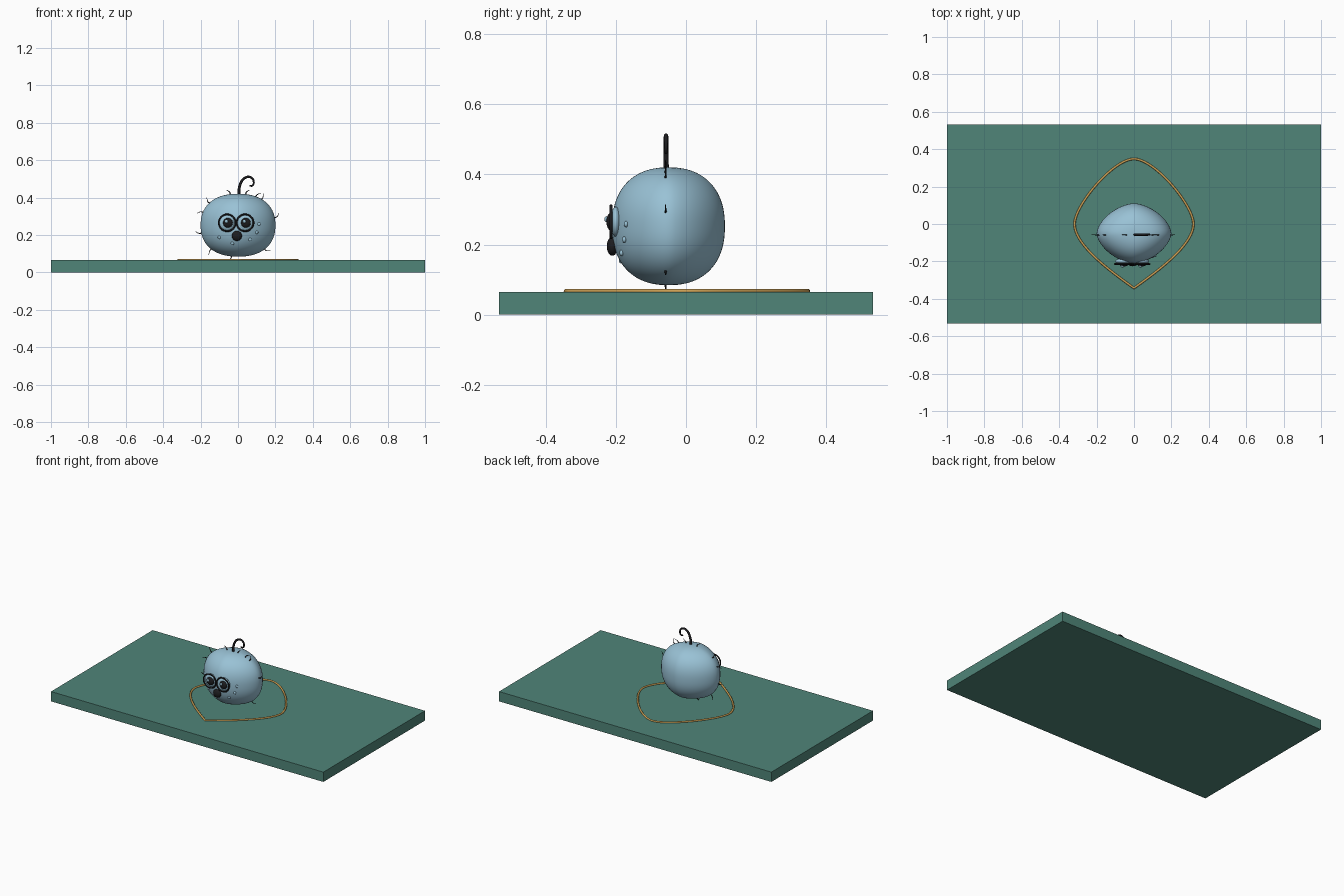
import bpy, bmesh, math
from mathutils import Vector, Matrix

cube = bpy.data.objects.get("Cube")
if cube:
    bpy.data.objects.remove(cube, do_unlink=True)


def material(name, rgb):
    m = bpy.data.materials.new(name)
    m.use_nodes = True
    m.diffuse_color = (*rgb, 1)
    bsdf = m.node_tree.nodes["Principled BSDF"]
    bsdf.inputs["Base Color"].default_value = (*rgb, 1)
    bsdf.inputs["Roughness"].default_value = 0.7
    return m


GREEN = material("board green", (0.08, 0.235, 0.19))
BLUE = material("body blue", (0.32, 0.54, 0.67))
BLACK = material("ink black", (0.012, 0.012, 0.014))
GOLD = material("rope gold", (0.6, 0.35, 0.09))

# Body: a rounded diamond in plan, a soft square from the front
CENTRE = Vector((0, -0.05, 0.252))
HALF = Vector((0.2, 0.161, 0.168))
PLAN, RISE = 1.65, 2.3


def body_point(d):
    x, y, z = (abs(d[i]) / HALF[i] for i in range(3))
    size = ((x**PLAN + y**PLAN)**(RISE / PLAN) + z**RISE)**(1 / RISE)
    return Vector(d) / size


def front_y(x, z):
    u, w = abs(x) / HALF.x, abs(z - CENTRE.z) / HALF.z
    rest = max(0, (1 - w**RISE)**(PLAN / RISE) - u**PLAN)
    return CENTRE.y - HALF.y * rest**(1 / PLAN)


def add_mesh(name, bm, mat, smooth=True):
    me = bpy.data.meshes.new(name)
    bm.to_mesh(me)
    bm.free()
    for p in me.polygons:
        p.use_smooth = smooth
    me.materials.append(mat)
    ob = bpy.data.objects.new(name, me)
    bpy.context.collection.objects.link(ob)
    return ob


def blob(name, loc, radii, mat, segs=24):
    bm = bmesh.new()
    bmesh.ops.create_uvsphere(bm, u_segments=segs, v_segments=segs // 2, radius=1)
    bmesh.ops.transform(bm, matrix=Matrix.Translation(loc) @ Matrix.Diagonal((*radii, 1)), verts=bm.verts)
    return add_mesh(name, bm, mat)


def ring(name, loc, radius, tube, mat):
    bpy.ops.mesh.primitive_torus_add(location=loc, rotation=(math.pi / 2, 0, 0), major_radius=radius,
                                     minor_radius=tube, major_segments=32, minor_segments=8)
    ob = bpy.context.object
    ob.name = name
    ob.data.materials.append(mat)
    bpy.ops.object.shade_smooth()


def strand(name, points, width, mat, tip=0.3):
    cu = bpy.data.curves.new(name, 'CURVE')
    cu.dimensions = '3D'
    cu.bevel_depth, cu.bevel_resolution, cu.resolution_u = width, 2, 8
    cu.use_fill_caps = True
    sp = cu.splines.new('BEZIER')
    sp.bezier_points.add(len(points) - 1)
    for i, (bp, co) in enumerate(zip(sp.bezier_points, points)):
        bp.co = co
        bp.handle_left_type = bp.handle_right_type = 'AUTO'
        bp.radius = 1 + (tip - 1) * i / (len(points) - 1)
    cu.materials.append(mat)
    ob = bpy.data.objects.new(name, cu)
    bpy.context.collection.objects.link(ob)
    return ob


# Board
bm = bmesh.new()
bmesh.ops.create_cube(bm, size=1)
bmesh.ops.transform(bm, matrix=Matrix.Translation((0, 0, 0.0325)) @ Matrix.Diagonal((2, 1.066, 0.065, 1)),
                    verts=bm.verts)
add_mesh("board", bm, GREEN, False)

# Body
bm = bmesh.new()
bmesh.ops.create_uvsphere(bm, u_segments=64, v_segments=40, radius=1)
for v in bm.verts:
    v.co = CENTRE + body_point(v.co)
add_mesh("body", bm, BLUE)

# Rope loop lying on the board: pointed in front, rounded at the back
rope = bpy.data.curves.new("rope_loop", 'CURVE')
rope.dimensions = '3D'
rope.bevel_depth, rope.bevel_resolution, rope.resolution_u = 0.006, 3, 20
sp = rope.splines.new('BEZIER')
sp.use_cyclic_u = True
knots = [((0, -0.343), (-0.1, -0.27), (0.1, -0.27)), ((0.318, 0), (0.318, -0.12), (0.318, 0.1)),
         ((0, 0.348), (0.11, 0.348), (-0.11, 0.348)), ((-0.318, 0), (-0.318, 0.1), (-0.318, -0.12))]
sp.bezier_points.add(len(knots) - 1)
for bp, (co, left, right) in zip(sp.bezier_points, knots):
    bp.handle_left_type = bp.handle_right_type = 'FREE'
    bp.co, bp.handle_left, bp.handle_right = (*co, 0.067), (*left, 0.067), (*right, 0.067)
rope.materials.append(GOLD)
bpy.context.collection.objects.link(bpy.data.objects.new("rope_loop", rope))

# Eyes: ring, dark pupil and small glints
for side, x in (("right", -0.058), ("left", 0.038)):
    z = 0.265
    ring(side + "_eye_ring", (x, -0.214, z), 0.045, 0.0045, BLACK)
    blob(side + "_eyeball", (x, -0.2, z), (0.043, 0.016, 0.043), BLUE)
    blob(side + "_pupil", (x + 0.004, -0.213, z), (0.026, 0.014, 0.026), BLACK)
    blob(side + "_glint", (x - 0.004, -0.226, z + 0.007), (0.009, 0.007, 0.009), BLUE, 12)

# Mouth
blob("mouth", (-0.006, -0.21, 0.195), (0.027, 0.016, 0.027), BLACK)

# Cheek spots
for i, (x, z) in enumerate([(-0.1, 0.187), (-0.03, 0.155), (0.064, 0.176), (0.1, 0.214), (0.112, 0.258)]):
    blob(f"cheek_spot_{i}", (x, front_y(x, z) - 0.001, z), (0.009, 0.006, 0.009), BLUE, 12)

# Curl on top of the head
curl = [(0.005, 0.41), (0.01, 0.465), (0.034, 0.503), (0.066, 0.509), (0.084, 0.485), (0.076, 0.463), (0.062, 0.463)]
strand("head_curl", [(x, -0.057, z) for x, z in curl], 0.008, BLACK, 0.5)

# Short bristles around the middle, given by angle in degrees and lean
bristles = [(12, 50), (48, 40), (58, -35), (76, -45), (104, 45), (142, -40), (160, 45),
            (192, -40), (222, 35), (258, -50), (318, 40)]
for i, (angle, lean) in enumerate(bristles):
    a, b = math.radians(angle), math.radians(angle + lean)
    root = CENTRE + body_point((math.cos(a), 0, math.sin(a)))
    root.y -= 0.008
    out = Vector((math.cos(a), 0, math.sin(a)))
    bent = Vector((math.cos(b), 0, math.sin(b)))
    strand(f"bristle_{i}", [root - out * 0.005, root + out * 0.01, root + out * 0.012 + bent * 0.022],
           0.0035, BLACK)
